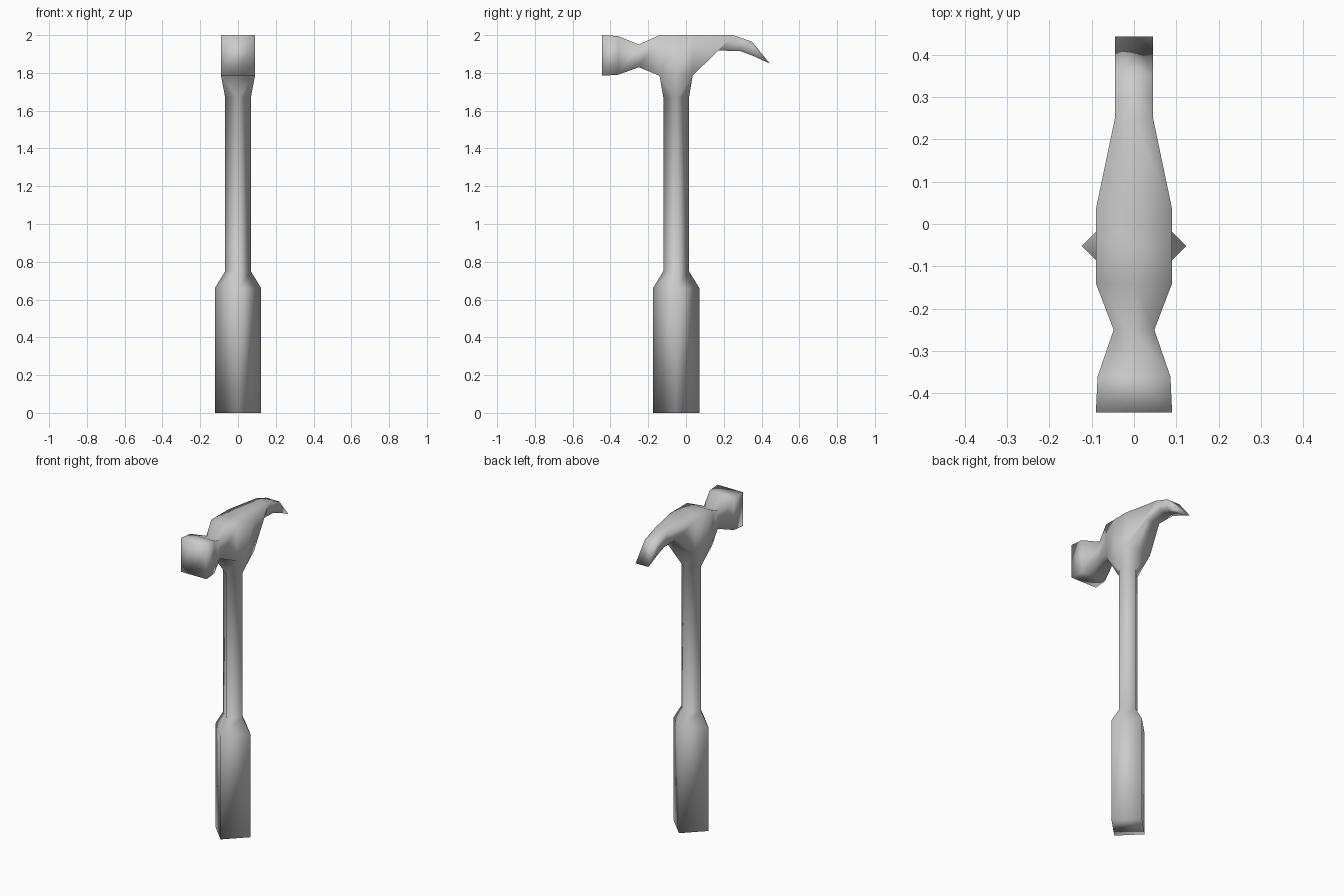
import bpy
import bmesh
from math import sin, cos, pi

if "Cube" in bpy.data.objects:
    bpy.data.objects.remove(bpy.data.objects["Cube"])

bm = bmesh.new()
CY = -0.052  # handle axis


# Head cross-sections: (top y, top z, bottom y, bottom z, half width)
sections = [
    (-0.445, 2.0, -0.445, 1.785, 0.09),    # striking face
    (-0.36, 1.995, -0.36, 1.79, 0.086),
    (-0.25, 1.95, -0.25, 1.83, 0.048),     # waist
    (-0.14, 2.0, -0.14, 1.785, 0.09),      # block over the handle
    (CY, 2.0, CY, 1.785, 0.09),
    (0.035, 2.0, 0.035, 1.785, 0.09),
    (0.25, 2.0, 0.17, 1.918, 0.045),       # claw
    (0.30, 1.983, 0.285, 1.916, 0.045),
    (0.35, 1.965, 0.355, 1.89, 0.045),
    (0.443, 1.85, 0.443, 1.85, 0.045),     # claw edge
]
head = []
for yt, zt, yb, zb, w in sections:
    pts = [(-w, yb, zb), (0, yb, zb), (w, yb, zb),
           (w, yt, zt), (0, yt, zt), (-w, yt, zt)]
    head.append([bm.verts.new(p) for p in pts])

# Head skin, leaving the underside open where the neck joins
for i in range(len(head) - 1):
    for j in range(6):
        if i in (3, 4) and j in (0, 1):
            continue
        k = (j + 1) % 6
        bm.faces.new((head[i][j], head[i][k], head[i + 1][k], head[i + 1][j]))
f = head[0]
bm.faces.new((f[0], f[1], f[4], f[5]))
bm.faces.new((f[1], f[2], f[3], f[4]))

# Handle: four-sided diamond rings, grip then shaft
rings = []
for z, r in [(0, 0.123), (0.66, 0.123), (0.75, 0.068), (1.67, 0.068)]:
    rings.append([bm.verts.new((r * sin(a * pi / 2), CY - r * cos(a * pi / 2), z))
                  for a in range(4)])
bm.faces.new(rings[0])
for lo, hi in zip(rings, rings[1:]):
    for j in range(4):
        k = (j + 1) % 4
        bm.faces.new((lo[j], lo[k], hi[k], hi[j]))

# Neck: blends the diamond shaft into the square block
a, m, b = head[3:6]
square = [a[1], a[2], m[2], b[2], b[1], b[0], m[0], a[0]]
d = rings[-1]
for j in range(4):
    k = (j + 1) % 4
    mid, corner, nxt = square[2 * j], square[2 * j + 1], square[2 * k]
    bm.faces.new((d[j], corner, mid))
    bm.faces.new((d[j], d[k], corner))
    bm.faces.new((d[k], nxt, corner))

# Clean up
bm.verts.remove(m[1])
bmesh.ops.remove_doubles(bm, verts=bm.verts[:], dist=0.0005)
bmesh.ops.recalc_face_normals(bm, faces=bm.faces[:])
for face in bm.faces:
    face.smooth = True

mesh = bpy.data.meshes.new("hammer")
bm.to_mesh(mesh)
bm.free()
bpy.context.collection.objects.link(bpy.data.objects.new("hammer", mesh))
